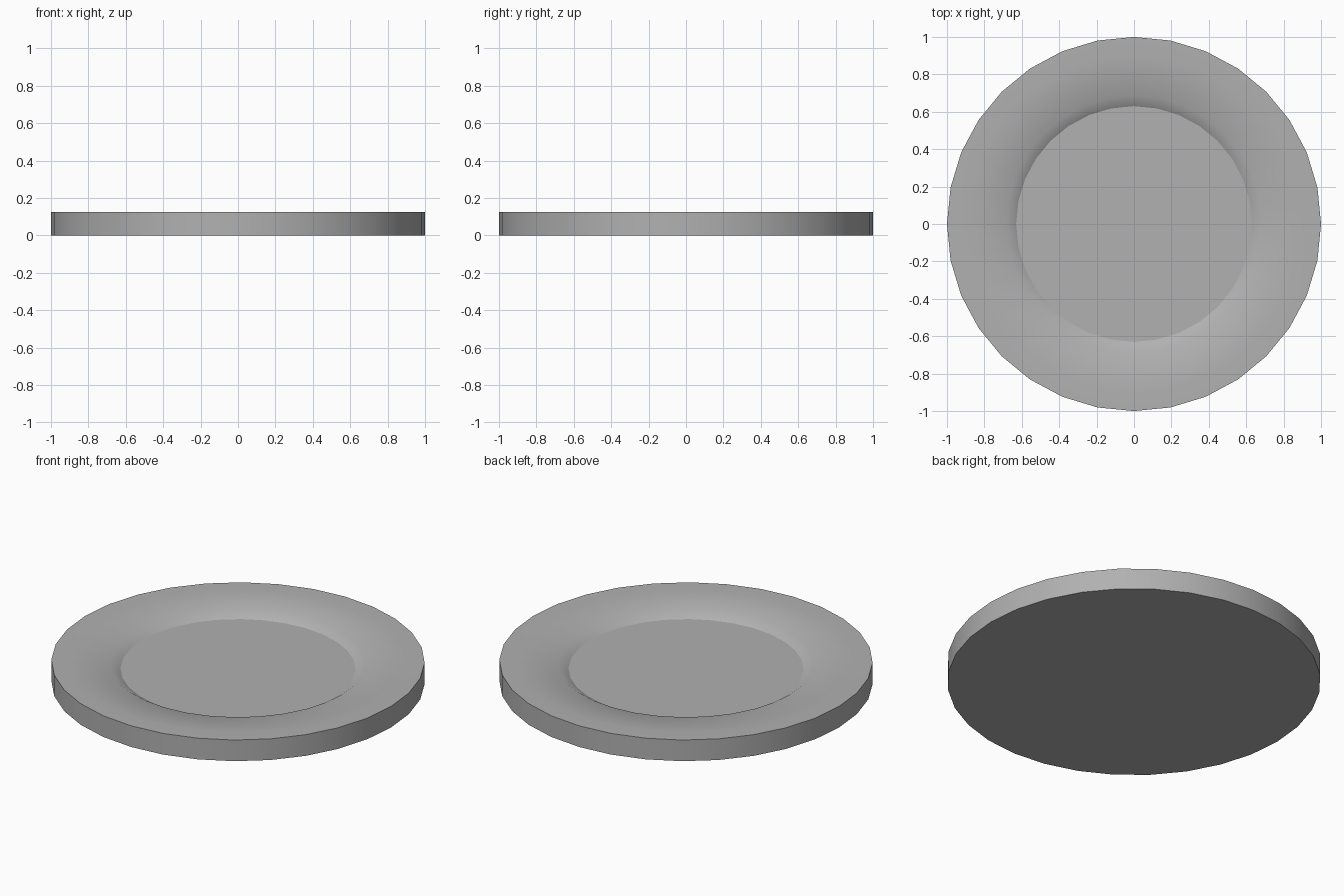
import bpy, bmesh, math

if "Cube" in bpy.data.objects:
    bpy.data.objects.remove(bpy.data.objects["Cube"])

SIDES = 32

# Half profile (radius, height): base edge, rim, shoulder, then steep drop to the flat well
profile = [(1.0, 0.0), (1.0, 0.125), (0.9, 0.125), (0.685, 0.113), (0.63, 0.08)]

bm = bmesh.new()
rings = []
for r, z in profile:
    rings.append([bm.verts.new((r * math.cos(2 * math.pi * i / SIDES),
                                r * math.sin(2 * math.pi * i / SIDES), z))
                  for i in range(SIDES)])

# Side wall and dished ring
for a, b in zip(rings, rings[1:]):
    for i in range(SIDES):
        j = (i + 1) % SIDES
        bm.faces.new((a[i], a[j], b[j], b[i]))

# Flat underside and flat well
bm.faces.new(rings[0][::-1])
bm.faces.new(rings[-1])

mesh = bpy.data.meshes.new("round_dish")
bm.to_mesh(mesh)
bm.free()
dish = bpy.data.objects.new("round_dish", mesh)
bpy.context.collection.objects.link(dish)

# Darker grey surface
mat = bpy.data.materials.new("dark_grey")
mat.diffuse_color = (0.44, 0.44, 0.44, 1.0)
mat.use_nodes = True
mat.node_tree.nodes["Principled BSDF"].inputs["Base Color"].default_value = mat.diffuse_color
mesh.materials.append(mat)

# Smooth curves, crisp rim and well edge
bpy.context.view_layer.objects.active = dish
dish.select_set(True)
bpy.ops.object.shade_smooth_by_angle(angle=math.radians(29.5))
